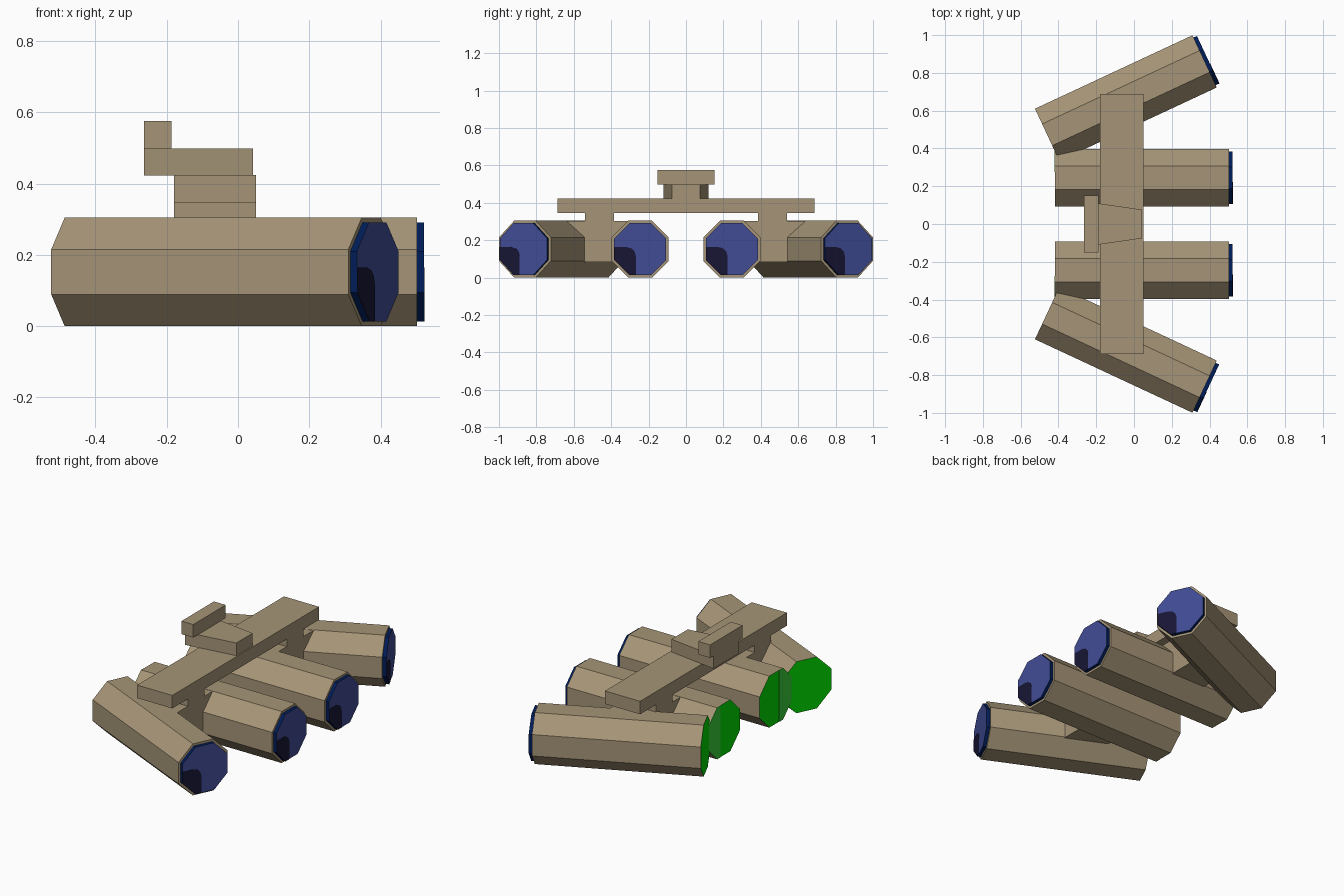
import bpy, bmesh, math
from mathutils import Matrix

if "Cube" in bpy.data.objects:
    bpy.data.objects.remove(bpy.data.objects["Cube"])


def material(name, rgb):
    m = bpy.data.materials.new(name)
    m.diffuse_color = (*rgb, 1)
    m.use_nodes = True
    m.node_tree.nodes["Principled BSDF"].inputs["Base Color"].default_value = m.diffuse_color
    return m


TAN = material("tan casing", (0.38, 0.30, 0.185))
BLUE = material("blue lens", (0.053, 0.073, 0.30))
NAVY = material("navy lens rim", (0.0, 0.012, 0.10))
DARK = material("dark reflection", (0.009, 0.008, 0.036))
GREEN = material("green back cap", (0.0, 0.70, 0.0))
PALE = material("pale green panel", (0.04, 0.60, 0.04))


def prism(name, profile, lo, hi, mats, axis="X", matrix=None):
    """Extrude a 2D profile along X (profile = y,z) or Z (profile = x,y).
    mats = (sides, low cap, high cap)."""
    bm = bmesh.new()
    put = (lambda p, h: (h, *p)) if axis == "X" else (lambda p, h: (*p, h))
    a = [bm.verts.new(put(p, lo)) for p in profile]
    b = [bm.verts.new(put(p, hi)) for p in profile]
    used = list(dict.fromkeys(mats))
    n = len(profile)
    for i in range(n):
        j = (i + 1) % n
        bm.faces.new((a[i], a[j], b[j], b[i])).material_index = used.index(mats[0])
    bm.faces.new(a[::-1]).material_index = used.index(mats[1])
    bm.faces.new(b).material_index = used.index(mats[2])
    bmesh.ops.recalc_face_normals(bm, faces=bm.faces)
    me = bpy.data.meshes.new(name)
    bm.to_mesh(me)
    bm.free()
    for m in used:
        me.materials.append(m)
    ob = bpy.data.objects.new(name, me)
    if matrix:
        ob.matrix_world = matrix
    bpy.context.collection.objects.link(ob)
    return ob


def octagon(apothem):
    r = apothem / math.cos(math.pi / 8)
    return [(r * math.cos(math.pi * (k + 0.5) / 4), r * math.sin(math.pi * (k + 0.5) / 4))
            for k in range(8)]


def box(name, x0, x1, y0, y1, z0, z1):
    prism(name, [(x0, y0), (x1, y0), (x1, y1), (x0, y1)], z0, z1, (TAN,) * 3, "Z")


R, LENS, LENGTH = 0.1525, 0.139, 0.92
S, T = (a * math.tan(math.pi / 8) for a in (LENS, R))
# Lower-left reflection patch with a rounded corner
PATCH = [(-LENS, -S), (-S, -LENS), (-0.022, -LENS), (-0.022, -0.04),
         (-0.030, -0.012), (-0.046, 0.004), (-0.075, 0.012), (-LENS, 0.012)]


def tube(label, x, y, angle):
    """Eight-sided tube whose front face centre is at x, y."""
    m = Matrix.Translation((x, y, R)) @ Matrix.Rotation(math.radians(angle), 4, "Z")
    prism(label + "_tube", octagon(R), -LENGTH, 0, (TAN, GREEN, TAN), matrix=m)
    prism(label + "_lens", octagon(LENS), -0.005, 0.02, (NAVY, NAVY, BLUE), matrix=m)
    prism(label + "_reflection", PATCH, 0.019, 0.022, (DARK,) * 3, matrix=m)
    return m


for side, label in ((-1, "right"), (1, "left")):
    inner = tube(label + "_inner", 0.502, side * 0.245, 0)
    tube(label + "_outer", 0.374, side * 0.861, side * 25)
    # Paler strip on the outward side of the inner back cap
    strip = [(0.03, -R), (T, -R), (R, -T), (R, T), (T, R), (0.03, R)]
    prism(label + "_back_panel", [(side * p, q) for p, q in strip],
          -LENGTH - 0.002, -LENGTH + 0.001, (PALE,) * 3, matrix=inner)
    # Block joining the tubes, and the short post up to the bridge
    y0, y1 = sorted((side * 0.30, side * 0.66))
    box(label + "_joining_block", -0.18, 0.05, y0, y1, 0.085, 0.304)
    y0, y1 = sorted((side * 0.385, side * 0.54))
    box(label + "_post", -0.18, 0.05, y0, y1, 0.30, 0.355)

# Bridge across the top, tapered neck and small crossbar
box("bridge", -0.18, 0.05, -0.687, 0.687, 0.347, 0.424)
prism("neck", [(-0.264, -0.12), (0.042, -0.076), (0.042, 0.076), (-0.264, 0.12)],
      0.423, 0.499, (TAN,) * 3, "Z")
box("crossbar", -0.264, -0.187, -0.152, 0.152, 0.499, 0.576)
